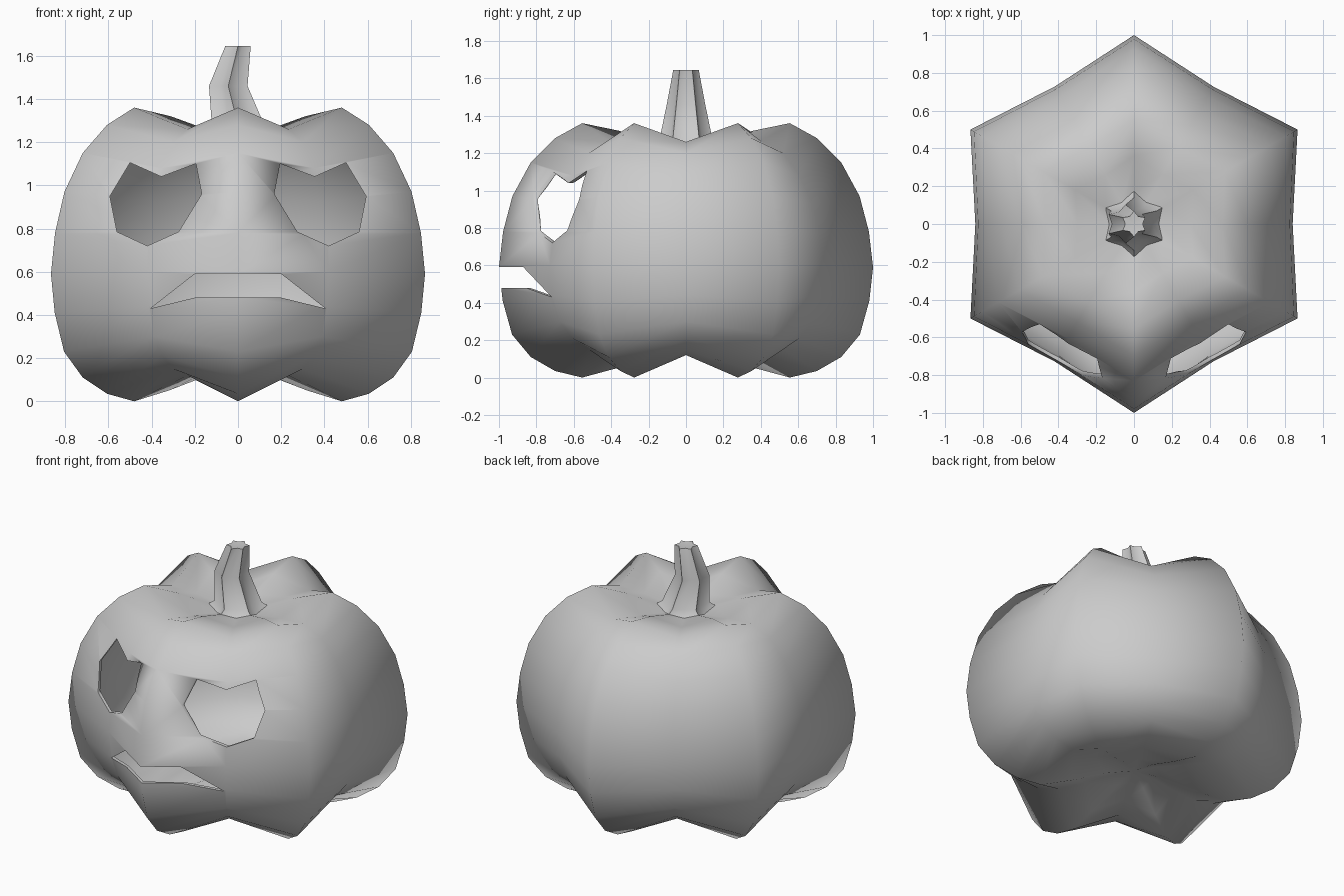
import bpy, bmesh
from math import cos, sin, radians

if "Cube" in bpy.data.objects:
    bpy.data.objects.remove(bpy.data.objects["Cube"])


def star_loft(name, rings, close_bottom=None, close_top=None):
    """Loft 12-point star rings: (ridge_r, ridge_z, valley_r, valley_z, centre_x)."""
    bm = bmesh.new()
    loops = []
    for rr, rz, vr, vz, cx in rings:
        loop = []
        for i in range(12):
            a = radians(30 * i)
            r, z = (rr, rz) if i % 2 else (vr, vz)
            loop.append(bm.verts.new((cx + r * cos(a), r * sin(a), z)))
        loops.append(loop)
    for lo, hi in zip(loops, loops[1:]):
        for i in range(12):
            j = (i + 1) % 12
            bm.faces.new((lo[i], lo[j], hi[j], hi[i]))
    for loop, z, cx in ((loops[0], close_bottom, rings[0][4]), (loops[-1], close_top, rings[-1][4])):
        c = bm.verts.new((cx, 0, z))
        for i in range(12):
            bm.faces.new((loop[i], loop[(i + 1) % 12], c))
    bmesh.ops.recalc_face_normals(bm, faces=bm.faces)
    me = bpy.data.meshes.new(name)
    bm.to_mesh(me)
    bm.free()
    ob = bpy.data.objects.new(name, me)
    bpy.context.collection.objects.link(ob)
    return ob


def cutter(name, pts):
    """Extrude a front-view outline along y through the front wall."""
    bm = bmesh.new()
    f = bm.faces.new([bm.verts.new((x, -1.3, z)) for x, z in pts])
    ext = bmesh.ops.extrude_face_region(bm, geom=[f])
    vs = [v for v in ext["geom"] if isinstance(v, bmesh.types.BMVert)]
    bmesh.ops.translate(bm, vec=(0, 1.0, 0), verts=vs)
    bmesh.ops.recalc_face_normals(bm, faces=bm.faces)
    me = bpy.data.meshes.new(name)
    bm.to_mesh(me)
    bm.free()
    ob = bpy.data.objects.new(name, me)
    bpy.context.collection.objects.link(ob)
    ob.hide_render = True
    return ob


# Ribbed hollow body
body = star_loft("pumpkin_body", [
    (.16, .12, .14, .15, 0), (.37, .05, .31, .13, 0), (.555, 0, .47, .12, 0),
    (.70, .035, .60, .15, 0), (.83, .11, .70, .21, 0), (.93, .23, .78, .30, 0),
    (.98, .41, .825, .44, 0), (1.0, .59, .84, .60, 0), (.978, .78, .825, .77, 0),
    (.928, .97, .78, .93, 0), (.83, 1.15, .70, 1.08, 0), (.70, 1.28, .60, 1.20, 0),
    (.555, 1.36, .47, 1.26, 0), (.36, 1.32, .30, 1.25, 0), (.17, 1.26, .13, 1.23, 0)],
    .15, 1.23)
solid = body.modifiers.new("shell", "SOLIDIFY")
solid.thickness = .02
solid.offset = -1

# Carved eyes and mouth
eye = [(.5, 1.105), (.355, 1.04), (.195, 1.10), (.168, .96), (.275, .785),
       (.42, .72), (.56, .785), (.593, .95)]
mouth = [(-.405, .43), (-.2, .48), (.2, .48), (.405, .43), (.2, .59), (-.2, .59)]
cutters = [cutter("eye_cutter_right", eye),
           cutter("eye_cutter_left", [(-x, z) for x, z in eye]),
           cutter("mouth_cutter", mouth)]
for c in cutters:
    m = body.modifiers.new(c.name, "BOOLEAN")
    m.operation = "DIFFERENCE"
    m.solver = "EXACT"
    m.object = c

# Bent ribbed stem
stem = star_loft("stem", [
    (.19, 1.25, .14, 1.22, 0), (.14, 1.28, .10, 1.27, 0),
    (.103, 1.46, .072, 1.46, -.045), (.068, 1.645, .046, 1.645, 0)],
    1.22, 1.64)

# Apply the cuts, then smooth while keeping carved rims sharp
bpy.context.view_layer.update()
dg = bpy.context.evaluated_depsgraph_get()
cut_mesh = bpy.data.meshes.new_from_object(body.evaluated_get(dg))
body.modifiers.clear()
body.data = cut_mesh
for c in cutters:
    bpy.data.objects.remove(c)
for ob in (body, stem):
    bpy.ops.object.select_all(action="DESELECT")
    ob.select_set(True)
    bpy.context.view_layer.objects.active = ob
    bpy.ops.object.shade_smooth_by_angle(angle=radians(72))
